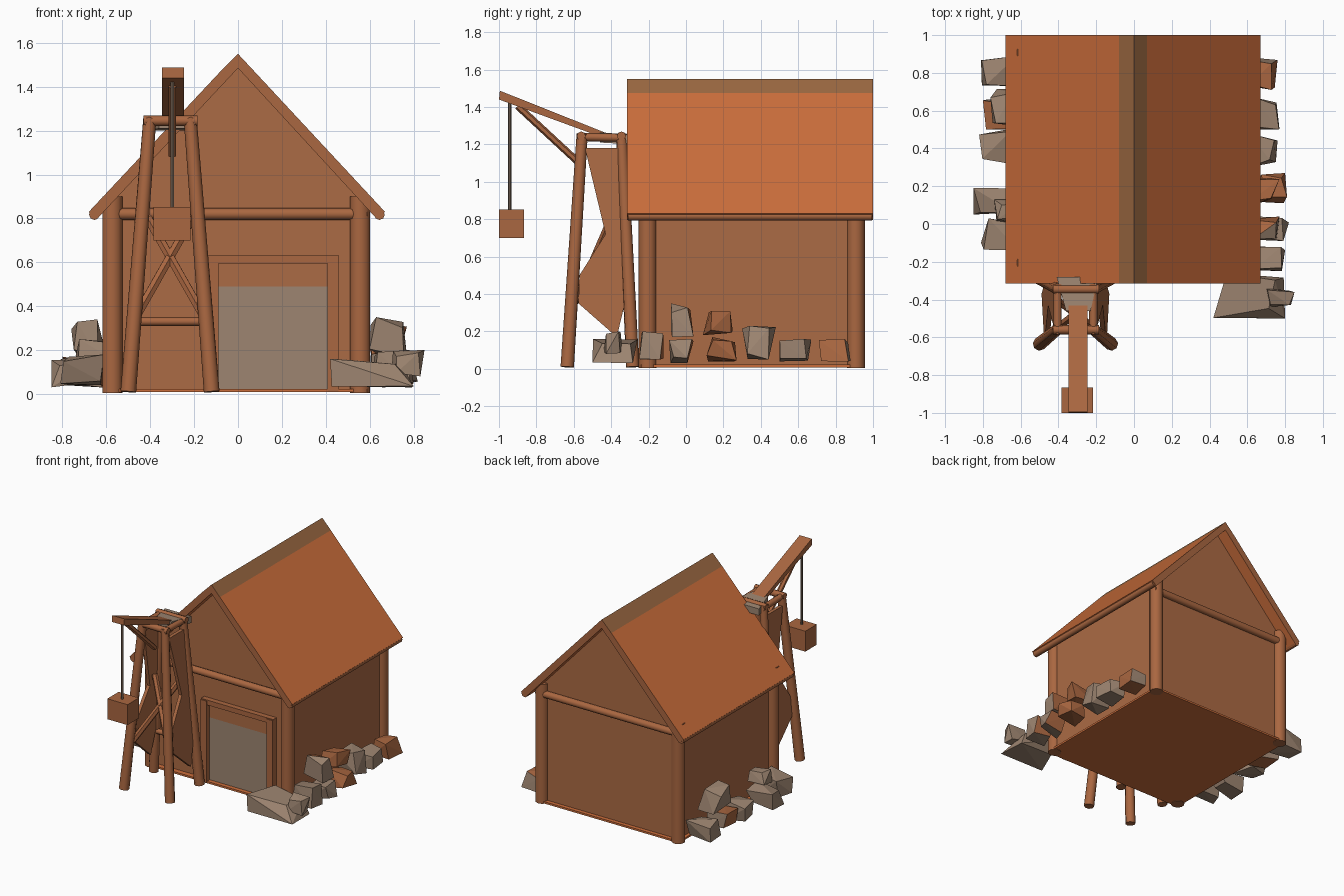
import bpy, bmesh, random
from mathutils import Vector

if "Cube" in bpy.data.objects:
    bpy.data.objects.remove(bpy.data.objects["Cube"])


def material(name, rgb):
    m = bpy.data.materials.new(name)
    m.diffuse_color = (*rgb, 1)
    m.use_nodes = True
    m.node_tree.nodes["Principled BSDF"].inputs["Base Color"].default_value = m.diffuse_color
    return m


WALL = material("wall_brown", (0.41, 0.145, 0.058))
WOOD = material("timber_brown", (0.40, 0.135, 0.052))
ROOF = material("roof_orange", (0.60, 0.155, 0.044))
RIDGE = material("ridge_brown", (0.32, 0.135, 0.052))
STONE = material("stone_grey", (0.34, 0.235, 0.165))
ROPE = material("rope_grey", (0.20, 0.14, 0.10))


def finish(name, bm, *mats):
    bmesh.ops.recalc_face_normals(bm, faces=bm.faces)
    me = bpy.data.meshes.new(name)
    bm.to_mesh(me)
    bm.free()
    for m in mats:
        me.materials.append(m)
    ob = bpy.data.objects.new(name, me)
    bpy.context.collection.objects.link(ob)
    return ob


def loft(name, a, b, *mats):
    """Solid between two matching loops of 3D points."""
    bm = bmesh.new()
    va = [bm.verts.new(p) for p in a]
    vb = [bm.verts.new(p) for p in b]
    bm.faces.new(va)
    bm.faces.new(vb)
    n = len(va)
    for i in range(n):
        j = (i + 1) % n
        bm.faces.new((va[i], va[j], vb[j], vb[i]))
    return finish(name, bm, *mats)


def prism_y(name, xz, y0, y1, *mats):
    return loft(name, [(x, y0, z) for x, z in xz], [(x, y1, z) for x, z in xz], *mats)


def box(name, x0, x1, y0, y1, z0, z1, mat):
    return prism_y(name, [(x0, z0), (x1, z0), (x1, z1), (x0, z1)], y0, y1, mat)


def beam(name, p, q, r, mat=WOOD, sides=8, r2=None):
    p, q = Vector(p), Vector(q)
    bm = bmesh.new()
    bmesh.ops.create_cone(bm, cap_ends=True, segments=sides, radius1=r,
                          radius2=r2 or r, depth=(q - p).length)
    bmesh.ops.rotate(bm, verts=bm.verts, matrix=(q - p).to_track_quat('Z', 'Y').to_matrix())
    bmesh.ops.translate(bm, verts=bm.verts, vec=(p + q) / 2)
    for f in bm.faces:
        f.smooth = len(f.verts) == 4 and sides > 6
    for e in bm.edges:
        e.smooth = not any(len(f.verts) > 4 for f in e.link_faces)
    return finish(name, bm, mat)


# house body, floor, roof
prism_y("house_walls", [(-0.575, 0.02), (0.57, 0.02), (0.57, 0.87), (0, 1.50), (-0.575, 0.87)],
        -0.2, 0.91, WALL)
box("floor", -0.6, 0.59, -0.24, 0.94, 0.008, 0.022, ROOF)
roof = prism_y("roof", [(-0.68, 0.83), (-0.08, 1.47), (0, 1.55), (0.07, 1.475), (0.67, 0.83),
                        (0.635, 0.795), (0, 1.485), (-0.645, 0.795)], -0.315, 1.0, ROOF, RIDGE, WOOD)
for f in roof.data.polygons:
    if abs(f.normal.y) > 0.5:
        f.material_index = 2
    elif f.center.z > 1.5 and f.normal.z > 0:
        f.material_index = 1

# corner posts and cross beams
for x in (-0.573, 0.557):
    for y in (-0.205, 0.908):
        beam("corner_post", (x, y, 0.005), (x, y, 0.90), 0.048, WOOD, 10)
for y in (-0.215, 0.92):
    beam("gable_beam", (-0.6, y, 0.82), (0.59, y, 0.82), 0.027)
for x in (-0.655, 0.645):
    beam("eave_pole", (x, -0.31, 0.817), (x, 0.995, 0.817), 0.024)

# doorway with timber frame
box("door_panel", -0.1, 0.41, -0.208, -0.199, 0.015, 0.49, STONE)
box("door_header", -0.1, 0.41, -0.208, -0.199, 0.49, 0.60, WALL)
for x in (-0.115, 0.433):
    box("door_jamb", x - 0.026, x + 0.026, -0.245, -0.19, 0.01, 0.625, WOOD)
box("door_lintel", -0.14, 0.46, -0.24, -0.19, 0.595, 0.632, WOOD)

# crane tower legs and top rails
CX = -0.31
for s in (-1, 1):
    for y0, y1 in ((-0.635, -0.555), (-0.285, -0.345)):
        beam("crane_leg", (CX + s * 0.19, y0, 0.01), (CX + s * 0.092, y1, 1.255), 0.036, WOOD, 8, 0.03)
    beam("crane_side_rail", (CX + s * 0.095, -0.58, 1.24), (CX + s * 0.095, -0.32, 1.235), 0.022)
    # cross-shaped side panel
    yz = [(-0.54, 1.18), (-0.43, 0.72), (-0.57, 0.50), (-0.575, 0.35),
          (-0.37, 0.17), (-0.315, 0.4), (-0.345, 1.18)]
    slope = lambda z, o: CX + s * (0.185 - 0.075 * z / 1.2 + o)
    loft("crane_side_panel", [(slope(z, -0.02), y, z) for y, z in yz],
         [(slope(z, 0.005), y, z) for y, z in yz], WALL)
    # front diagonal braces
    beam("crane_diagonal", (CX + s * 0.15, -0.59, 0.36), (CX - s * 0.1, -0.40, 0.80), 0.022, WOOD, 6)
for y in (-0.56, -0.345):
    beam("crane_top_rail", (-0.43, y, 1.245), (-0.185, y, 1.245), 0.024)
beam("crane_low_rail", (-0.455, -0.31, 0.33), (-0.165, -0.31, 0.33), 0.02)
loft("crane_cap", [(-0.41, -0.28, 1.20), (-0.19, -0.28, 1.20), (-0.23, -0.46, 1.21), (-0.36, -0.46, 1.21)],
     [(-0.41, -0.28, 1.25), (-0.19, -0.28, 1.25), (-0.23, -0.46, 1.265), (-0.36, -0.46, 1.265)], STONE)

# boom, brace, rope, bucket
side = [(-0.995, 1.487), (-1.0, 1.44), (-0.44, 1.235), (-0.43, 1.262)]
loft("crane_boom", [(-0.347, y, z) for y, z in side], [(-0.247, y, z) for y, z in side], WOOD)
beam("boom_brace", (-0.3, -0.90, 1.405), (-0.3, -0.56, 1.09), 0.019, WOOD, 6)
beam("rope", (-0.3, -0.943, 0.85), (-0.3, -0.943, 1.44), 0.009, ROPE, 6)
box("bucket", -0.385, -0.217, -1.0, -0.865, 0.70, 0.853, WOOD)

# rubble along both side walls
random.seed(4)


def rock(x0, x1, y0, y1, z0, z1, mat, other=None):
    pts = []
    for i in range(8):
        corner = (i & 1, i >> 1 & 1, i >> 2 & 1)
        pts.append([c + (0.5 - c) * 2 * random.uniform(0, 0.27) for c in corner])
    lo = [min(p[k] for p in pts) for k in range(3)]
    hi = [max(p[k] for p in pts) for k in range(3)]
    bm = bmesh.new()
    a, b = (x0, y0, z0), (x1, y1, z1)
    for p in pts:
        bm.verts.new([a[k] + (b[k] - a[k]) * (p[k] - lo[k]) / (hi[k] - lo[k]) for k in range(3)])
    bmesh.ops.convex_hull(bm, input=bm.verts)
    ob = finish("rock", bm, mat, other or mat)
    for f in ob.data.polygons:
        f.material_index = int(f.normal.y > 0.3)


# right side
rock(0.42, 0.80, -0.50, -0.26, 0.03, 0.16, STONE)
rock(0.70, 0.85, -0.44, -0.34, 0.08, 0.20, STONE)
rock(0.62, 0.80, -0.25, -0.12, 0.05, 0.20, STONE, WOOD)
rock(0.64, 0.82, -0.09, 0.04, 0.03, 0.16, STONE, WOOD)
rock(0.60, 0.77, -0.08, 0.04, 0.17, 0.35, STONE, WOOD)
rock(0.64, 0.81, 0.11, 0.27, 0.04, 0.17, WOOD)
rock(0.60, 0.77, 0.09, 0.25, 0.18, 0.31, WOOD)
rock(0.60, 0.76, 0.30, 0.48, 0.05, 0.23, STONE)
rock(0.60, 0.77, 0.50, 0.67, 0.04, 0.16, STONE)
rock(0.60, 0.76, 0.71, 0.88, 0.04, 0.16, WOOD, STONE)
# left side
rock(-0.81, -0.62, 0.73, 0.89, 0.03, 0.17, STONE)
rock(-0.80, -0.61, 0.50, 0.66, 0.03, 0.17, WOOD, STONE)
rock(-0.82, -0.62, 0.32, 0.50, 0.03, 0.18, STONE)
rock(-0.76, -0.60, 0.52, 0.72, 0.17, 0.34, STONE)
rock(-0.85, -0.63, 0.05, 0.19, 0.03, 0.16, STONE)
rock(-0.81, -0.61, -0.14, 0.03, 0.04, 0.18, STONE)
rock(-0.74, -0.60, 0.0, 0.13, 0.15, 0.25, STONE)
